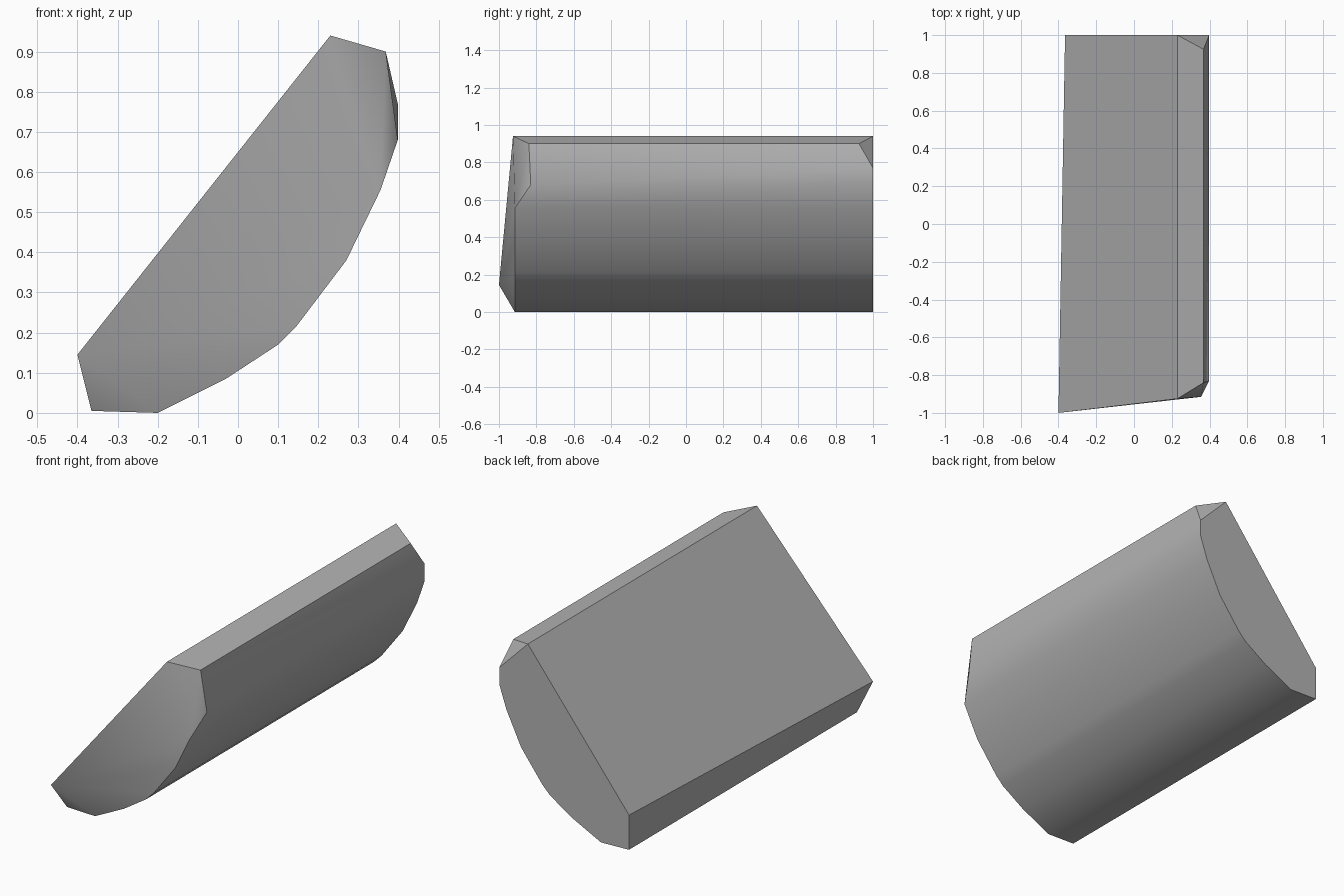
import bpy, bmesh, math

cube = bpy.data.objects.get("Cube")
if cube:
    bpy.data.objects.remove(cube, do_unlink=True)

# One flat colour
grey = bpy.data.materials.new("plain grey")
grey.use_nodes = True
colour = (0.45, 0.45, 0.45, 1)
grey.diffuse_color = colour
grey.node_tree.nodes["Principled BSDF"].inputs["Base Color"].default_value = colour

# Rounded underside shared by both ends (x, z)
FRONT_Y, BACK_Y = -0.915, 1.0
belly = [(-0.365, 0.005), (-0.2, 0.0), (-0.03, 0.085), (0.1, 0.17),
         (0.145, 0.215), (0.27, 0.38), (0.355, 0.555)]

# Front end: pointed lower corner and cut upper corner
front = [(x, FRONT_Y, z) for x, z in belly]
front += [(-0.4, -1, 0.145), (0.23, -0.925, 0.94),
          (0.368, -0.84, 0.9), (0.398, -0.83, 0.68)]

# Back end: flat, with a small clipped upper corner
back = [(x, BACK_Y, z) for x, z in belly]
back += [(-0.365, BACK_Y, 0.189), (0.23, BACK_Y, 0.94),
         (0.368, 0.925, 0.9), (0.398, BACK_Y, 0.77), (0.398, BACK_Y, 0.68)]

# Stretch a convex skin over both ends
bm = bmesh.new()
for point in front + back:
    bm.verts.new(point)
bmesh.ops.convex_hull(bm, input=bm.verts)
bmesh.ops.dissolve_limit(bm, angle_limit=math.radians(0.5),
                         verts=bm.verts, edges=bm.edges)
bmesh.ops.recalc_face_normals(bm, faces=bm.faces)

mesh = bpy.data.meshes.new("half_round_block")
bm.to_mesh(mesh)
bm.free()
mesh.materials.append(grey)
block = bpy.data.objects.new("half_round_block", mesh)
bpy.context.collection.objects.link(block)

# Smooth the curved underside, keep the corners crisp
bpy.ops.object.select_all(action="DESELECT")
block.select_set(True)
bpy.context.view_layer.objects.active = block
bpy.ops.object.shade_smooth_by_angle(angle=math.radians(30))
